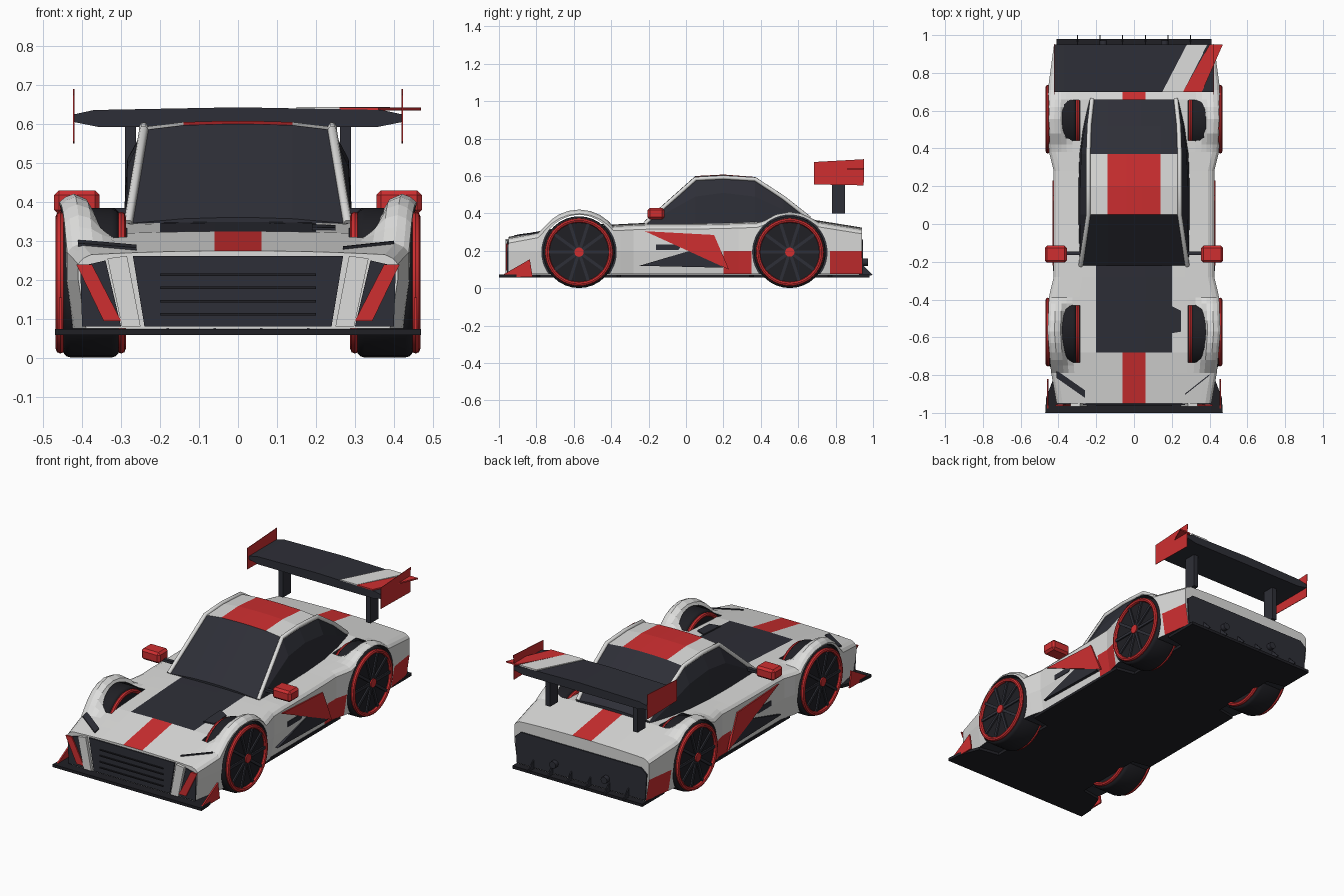
import bpy, bmesh, math
from mathutils import Matrix

if "Cube" in bpy.data.objects:
    bpy.data.objects.remove(bpy.data.objects["Cube"])


def material(name, rgb):
    m = bpy.data.materials.new(name)
    m.use_nodes = True
    m.diffuse_color = (*rgb, 1)
    m.node_tree.nodes["Principled BSDF"].inputs["Base Color"].default_value = (*rgb, 1)
    return m


WHITE, RED, DARK, BLACK = range(4)
MATS = [material("white paint", (.72, .72, .71)), material("red paint", (.62, .028, .03)),
        material("dark carbon", (.027, .028, .038)), material("tyre black", (.014, .014, .018))]
SIDES = (("left", 1), ("right", -1))


def finish(name, bm, mat=WHITE, rule=None, smooth=False):
    bmesh.ops.recalc_face_normals(bm, faces=bm.faces)
    bm.normal_update()
    for f in bm.faces:
        f.material_index = rule(f.calc_center_median(), f.normal) if rule else mat
    me = bpy.data.meshes.new(name)
    bm.to_mesh(me)
    bm.free()
    for m in MATS:
        me.materials.append(m)
    ob = bpy.data.objects.new(name, me)
    bpy.context.collection.objects.link(ob)
    if smooth:
        select(ob)
        bpy.ops.object.shade_smooth_by_angle(angle=math.radians(35))
    return ob


def select(ob):
    bpy.ops.object.select_all(action='DESELECT')
    ob.select_set(True)
    bpy.context.view_layer.objects.active = ob


def loft(name, rings, rule):
    bm = bmesh.new()
    rows = [[bm.verts.new(p) for p in r] for r in rings]
    n = len(rows[0])
    for a, b in zip(rows, rows[1:]):
        for i in range(n):
            j = (i + 1) % n
            bm.faces.new((a[i], a[j], b[j], b[i]))
    bm.faces.new(rows[0])
    bm.faces.new(rows[-1])
    return finish(name, bm, rule=rule)


def prism(name, pts, axis, a, b, mat):
    """Extrude a 2D outline between two positions on an axis."""
    place = {"x": lambda p, q, d: (d, p, q), "y": lambda p, q, d: (p, d, q),
             "z": lambda p, q, d: (p, q, d)}[axis]
    bm = bmesh.new()
    lo, hi = [[bm.verts.new(place(p, q, d)) for p, q in pts] for d in (a, b)]
    bm.faces.new(lo)
    bm.faces.new(hi)
    for i in range(len(pts)):
        j = (i + 1) % len(pts)
        bm.faces.new((lo[i], lo[j], hi[j], hi[i]))
    return finish(name, bm, mat)


def box(name, lo, hi, mat, bevel=0):
    bm = bmesh.new()
    bmesh.ops.create_cube(bm, size=1)
    for v in bm.verts:
        v.co = [(l + h) / 2 + c * (h - l) for l, h, c in zip(lo, hi, v.co)]
    if bevel:
        bmesh.ops.bevel(bm, geom=bm.edges[:], offset=bevel, segments=1, affect='EDGES')
    return finish(name, bm, mat)


def cylinder(name, centre, r, length, mat, axis="X", bevel=0, segs=32):
    bm = bmesh.new()
    bmesh.ops.create_cone(bm, cap_ends=True, segments=segs, radius1=r, radius2=r, depth=length)
    if bevel:
        rims = [e for e in bm.edges if abs(e.verts[0].co.z - e.verts[1].co.z) < 1e-5]
        bmesh.ops.bevel(bm, geom=rims, offset=bevel, segments=3, profile=.5, affect='EDGES')
    turn = Matrix.Rotation(math.pi / 2, 4, 'Y' if axis == "X" else 'X')
    bm.transform(Matrix.Translation(centre) @ turn)
    return finish(name, bm, mat, smooth=True)


def lerp(table, y):
    for (a, p), (b, q) in zip(table, table[1:]):
        if y <= b:
            return p + (q - p) * max(0, (y - a) / (b - a))
    return table[-1][1]


# Body shell: width and height profiles with bulging fenders
AXLES = (("front", -.572, .228), ("rear", .555, .215))
HUB_Z = .193
WIDTH = [(-.95, .41), (-.78, .44), (-.57, .458), (-.38, .45), (-.28, .425),
         (.28, .425), (.38, .45), (.555, .46), (.74, .452), (.94, .425)]
HEIGHT = [(-.95, .275), (-.68, .325), (-.22, .35), (.1, .35), (.4, .36), (.66, .37), (.94, .325)]


def top(x, y):
    u = abs(x) / lerp(WIDTH, y)
    z = lerp(HEIGHT, y) - .012 * u * u
    t = min(1, max(0, (u - .72) / .17))
    for _, cy, r in AXLES:
        arch = HUB_Z + math.sqrt(max(0, r * r - (y - cy) ** 2))
        z += t * t * (3 - 2 * t) * max(0, arch - z)
    return z - .022 * max(0, (u - .92) / .08) ** 2


def body_ring(y):
    w = lerp(WIDTH, y)
    half = [(w - .02, .075), (w, .2), (w, top(w, y))]
    half += [(x, top(x, y)) for x in [w * k for k in (.97, .92, .85, .79, .72, .64)] + [.2, .06]]
    return [(x, y, z) for x, z in half] + [(-x, y, z) for x, z in reversed(half)]


def body_paint(c, n):
    if n.z < -.5:
        return DARK
    if n.z > .4:
        if -.68 < c.y < -.2 and abs(c.x) < .2:
            return DARK
        return RED if abs(c.x) < .06 and (c.y < -.68 or c.y > .66) else WHITE
    return RED if c.z < .2 and abs(n.x) > .5 and (c.y > .76 or .2 < c.y < .35) else WHITE


STATIONS = [-.95, -.85, -.79, -.75, -.72, -.68, -.63, -.57, -.51, -.46, -.42, -.39, -.35, -.28, -.2,
            0, .2, .28, .35, .38, .42, .48, .555, .62, .66, .71, .74, .77, .85, .94]
body = loft("body_shell", [body_ring(y) for y in STATIONS], body_paint)

# Wheel wells cut through the shell
for end, cy, _ in AXLES:
    for side, s in SIDES:
        cutter = cylinder("well_cutter", (s * .445, cy, HUB_Z), .199, .32, DARK, segs=48)
        cutter.hide_render = True
        select(body)
        mod = body.modifiers.new("well", 'BOOLEAN')
        mod.operation, mod.solver, mod.object = 'DIFFERENCE', 'EXACT', cutter
        bpy.ops.object.modifier_apply(modifier=mod.name)
        bpy.data.objects.remove(cutter)

# Wheels: tyre, two red rim rings, spokes and hub
for end, cy, _ in AXLES:
    for side, s in SIDES:
        tag = f"{end}_{side}_"
        cylinder(tag + "tyre", (s * .377, cy, HUB_Z), .192, .145, BLACK, bevel=.02)
        cylinder(tag + "rim_disc", (s * .44, cy, HUB_Z), .158, .026, BLACK)
        for part, x in (("outer", .456), ("inner", .3)):
            bpy.ops.mesh.primitive_torus_add(location=(s * x, cy, HUB_Z), rotation=(0, math.pi / 2, 0),
                                             major_radius=.17, minor_radius=.012,
                                             major_segments=40, minor_segments=8)
            ring = bpy.context.object
            ring.name = tag + part + "_rim_ring"
            ring.data.materials.append(MATS[RED])
            bpy.ops.object.shade_smooth_by_angle()
        for k in range(5):
            spoke = box(tag + "spoke", (-.006, -.16, -.008), (.006, .16, .008), DARK)
            spoke.location = (s * .455, cy, HUB_Z)
            spoke.rotation_euler.x = k * math.pi / 5
        cylinder(tag + "hub", (s * .457, cy, HUB_Z), .025, .022, RED, segs=16)

# Cabin: glass all round with a painted roof
CABIN = [(-.22, .29, .287, .34, .28, .345, .36), (.05, .295, .284, .49, .24, .585, .6),
         (.2, .295, .284, .51, .24, .593, .608), (.37, .29, .28, .49, .24, .583, .595),
         (.52, .27, .26, .42, .235, .485, .497), (.66, .24, .235, .36, .22, .375, .385)]
rings = []
for y, bx, mx, mz, rx, rz, cz in CABIN:
    half = [(bx, .33), (mx, mz), (rx, rz), (.14, cz - .003), (.04, cz)]
    rings.append([(x, y, z) for x, z in half] + [(-x, y, z) for x, z in reversed(half)])


def cabin_paint(c, n):
    if .05 < c.y < .37 and n.z > .7:
        return RED if abs(c.x) < .14 else WHITE
    return DARK


loft("cabin", rings, cabin_paint)
for side, s in SIDES:
    curve = bpy.data.curves.new("pillar", 'CURVE')
    curve.dimensions, curve.bevel_depth, curve.bevel_resolution = '3D', .012, 1
    curve.use_fill_caps = True
    line = curve.splines.new('POLY')
    line.points.add(len(CABIN) - 1)
    for p, c in zip(line.points, CABIN):
        p.co = (s * (c[4] + .002), c[0], c[5], 1)
    rail = bpy.data.objects.new(f"{side}_pillar_rail", curve)
    curve.materials.append(MATS[WHITE])
    bpy.context.collection.objects.link(rail)
    select(rail)
    bpy.ops.object.convert(target='MESH')

# Floor, splitter and diffuser
outline = [(.47, -1), (.465, -.92), (.42, -.8), (.3, -.78), (.3, -.37), (.41, -.35),
           (.41, .34), (.3, .36), (.3, .76), (.41, .78), (.41, .98)]
prism("floor_and_splitter", outline + [(-x, y) for x, y in reversed(outline)], "z", .058, .074, BLACK)
prism("tail_panel", [(-.405, .08), (.405, .08), (.415, .23), (.38, .26), (-.38, .26), (-.415, .23)],
      "y", .938, .947, DARK)
for i in range(6):
    x = -.3 + .12 * i
    prism("diffuser_fin", [(.92, .065), (1, .07), (.945, .125)], "x", x - .003, x + .003, DARK)

# Nose grille with slats
prism("grille", [(-.24, .08), (.24, .08), (.27, .262), (-.27, .262)], "y", -.957, -.949, DARK)
for z in (.112, .145, .18, .213):
    box("grille_slat", (-.2, -.963, z - .003), (.2, -.955, z + .003), BLACK)

for side, s in SIDES:
    # Nose corner intakes, pillars and canards
    def flip(pts):
        return [(s * p, q) for p, q in pts]
    prism(side + "_intake", flip([(.3, .08), (.4, .08), (.405, .235), (.34, .25)]), "y", -.956, -.949, DARK)
    prism(side + "_intake_stripe", flip([(.3, .095), (.345, .095), (.415, .24), (.375, .24)]),
          "y", -.963, -.955, RED)
    prism(side + "_nose_pillar", flip([(.25, .08), (.298, .08), (.335, .255), (.285, .262)]),
          "y", -.966, -.949, WHITE)
    prism(side + "_canard", [(-1, .06), (-.82, .06), (-.835, .155)], "x", s * .452, s * .46, RED)
    # Side panels
    prism(side + "_scoop", [(-.25, .12), (.07, .215), (.2, .11)], "x", s * .405, s * .428, DARK)
    prism(side + "_side_flash", [(-.22, .305), (.15, .285), (.23, .1)], "x", s * .42, s * .432, RED)
    prism(side + "_side_vent", [(-.16, .205), (-.04, .205), (-.02, .235), (-.16, .235)],
          "x", s * .42, s * .428, DARK)
    # Mirrors
    xs = sorted((s * .355, s * .472))
    box(side + "_mirror", (xs[0], -.205, .368), (xs[1], -.115, .43), RED, .012)
    xs = sorted((s * .27, s * .37))
    box(side + "_mirror_arm", (xs[0], -.165, .37), (xs[1], -.145, .385), DARK)
    # Wing supports, end plates and exhausts
    xs = sorted((s * .262, s * .29))
    box(side + "_wing_support", (xs[0], .78, .40), (xs[1], .85, .61), DARK)
    prism(side + "_wing_end_plate", [(.685, .555), (.95, .55), (.953, .69), (.685, .675)],
          "x", s * .42, s * .423, RED)
    cylinder(side + "_exhaust", (s * .162, .955, .14), .02, .035, DARK, "Y", segs=12)

# Rear wing with two diagonal stripes
wing = [(.42, .605), (.36, .593), (-.36, .593), (-.42, .605),
        (-.42, .625), (-.37, .636), (0, .643), (.37, .636), (.42, .625)]
prism("rear_wing", wing, "y", .7, .95, DARK)
prism("wing_white_stripe", [(.15, .7), (.26, .7), (.39, .95), (.28, .95)], "z", .637, .644, WHITE)
prism("wing_red_stripe", [(.26, .7), (.36, .7), (.47, .95), (.4, .95)], "z", .635, .643, RED)


# Headlight strip and hood side patch laid on the bodywork
def drape(name, pts, mat):
    bm = bmesh.new()
    face = bm.faces.new([bm.verts.new((x, y, top(x, y) + .007)) for x, y in pts])
    ext = bmesh.ops.extrude_face_region(bm, geom=[face], use_keep_orig=True)
    for v in ext["geom"]:
        if isinstance(v, bmesh.types.BMVert):
            v.co.z -= .009
    return finish(name, bm, mat)


drape("right_headlight", [(-.41, -.775), (-.41, -.815), (-.26, -.92), (-.26, -.88)], DARK)
drape("left_headlight_edge", [(.4, -.795), (.4, -.802), (.27, -.905), (.27, -.898)], DARK)
drape("hood_side_patch", [(.19, -.58), (.25, -.57), (.25, -.46), (.19, -.43)], DARK)
